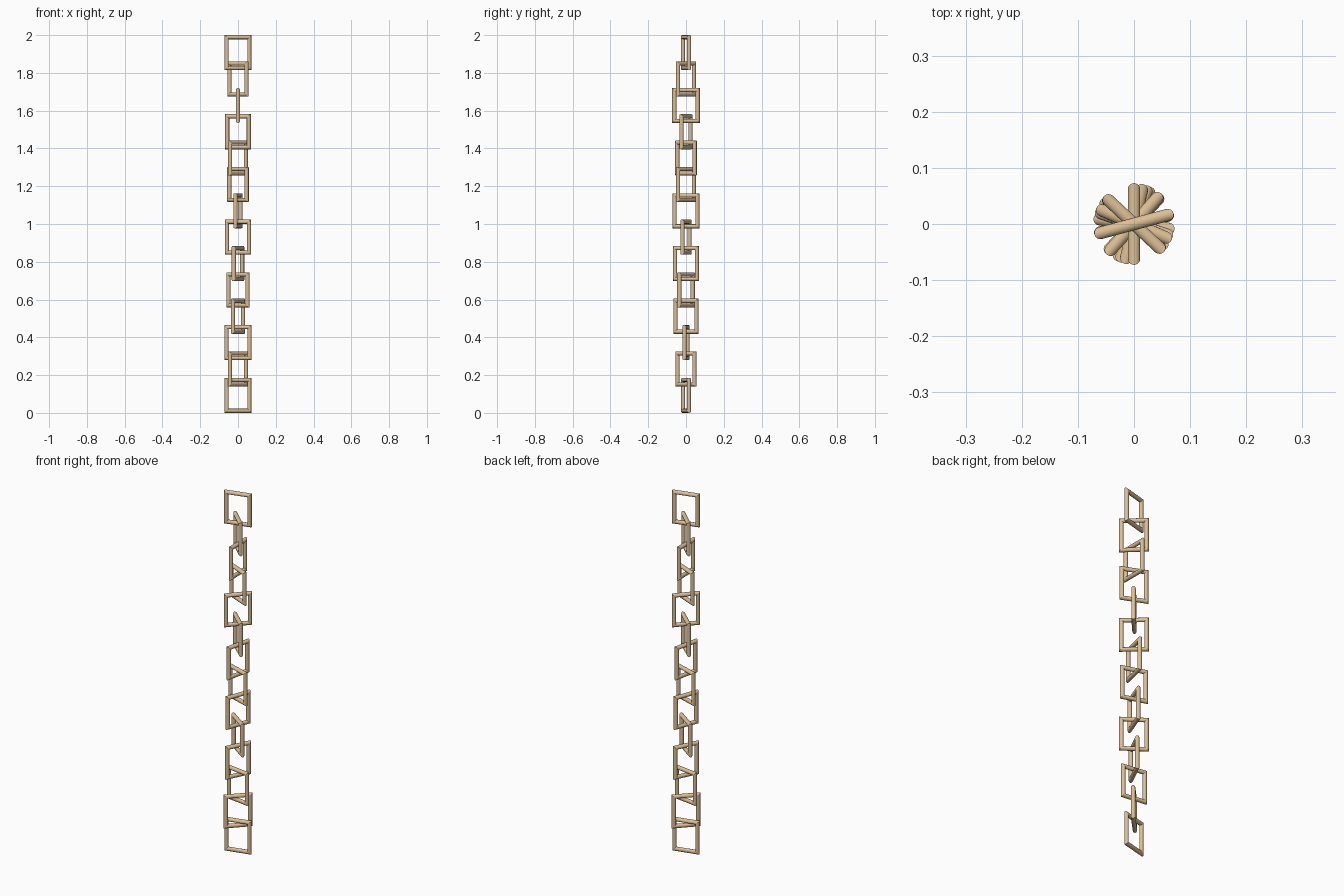
import bpy, bmesh, math

if "Cube" in bpy.data.objects:
    bpy.data.objects.remove(bpy.data.objects["Cube"])

R = 0.011                     # wire radius
W, H = 0.062, 0.082           # half width / half height of the wire centre line
SIDES = 16
# twist of each link about the vertical, bottom to top (degrees)
ANGLES = [14, 46, -8, 64, -35, 69, -18, 77, -42, 48, -23, 90, -43, 15]
PITCH = (2 - 2 * (H + R)) / (len(ANGLES) - 1)

mat = bpy.data.materials.new("tan_metal")
mat.diffuse_color = (0.72, 0.52, 0.30, 1)
mat.use_nodes = True
mat.node_tree.nodes["Principled BSDF"].inputs["Base Color"].default_value = mat.diffuse_color

# one rectangular link: round wire with mitred corners
bm = bmesh.new()
rings = []
for sx, sz in ((1, 1), (-1, 1), (-1, -1), (1, -1)):
    ring = []
    for k in range(SIDES):
        a = 2 * math.pi * k / SIDES
        o, n = R * math.cos(a), R * math.sin(a)
        ring.append(bm.verts.new((sx * (W + o), n, sz * (H + o))))
    rings.append(ring)
for i in range(4):
    p, q = rings[i], rings[(i + 1) % 4]
    for k in range(SIDES):
        j = (k + 1) % SIDES
        bm.faces.new((p[k], p[j], q[j], q[k]))
bmesh.ops.recalc_face_normals(bm, faces=bm.faces)
# smooth around the wire, sharp at the mitred corners
for f in bm.faces:
    f.smooth = True
for ring in rings:
    for k in range(SIDES):
        e = bm.edges.get((ring[k], ring[(k + 1) % SIDES]))
        e.smooth = False
mesh = bpy.data.meshes.new("chain_link")
bm.to_mesh(mesh)
bm.free()
mesh.materials.append(mat)

# hanging chain of twisted links
for i, ang in enumerate(ANGLES):
    link = bpy.data.objects.new(f"chain_link_{i + 1}", mesh)
    link.location = (0, 0, H + R + i * PITCH)
    link.rotation_euler = (0, 0, math.radians(ang))
    bpy.context.collection.objects.link(link)
